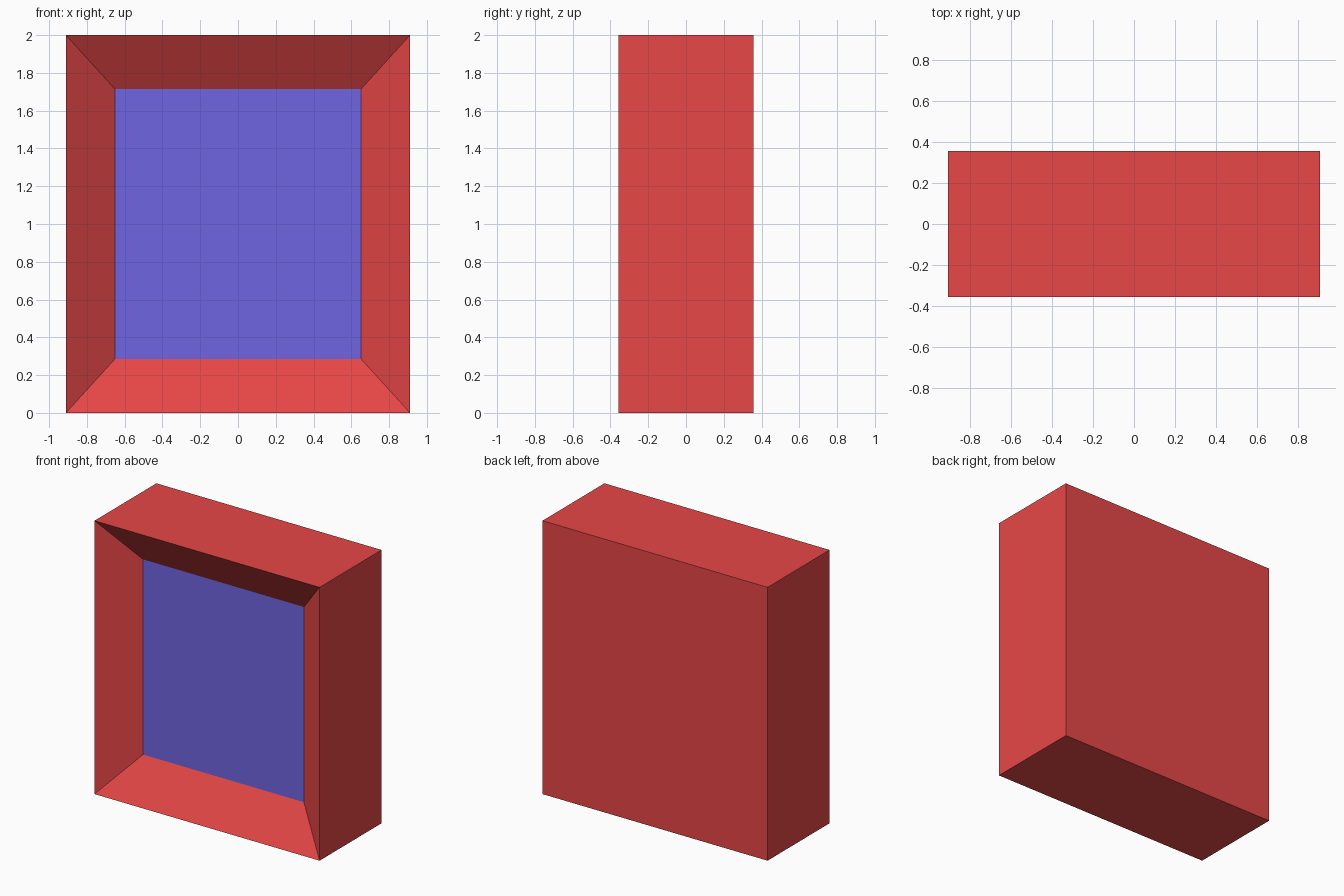
import bpy, bmesh
from mathutils import Vector

if "Cube" in bpy.data.objects:
    bpy.data.objects.remove(bpy.data.objects["Cube"])

W, D, H = 1.822, 0.716, 2.0          # outer size
IN_W, IN_H, DEPTH = 1.302, 1.428, 0.19  # recessed panel and its depth


def material(name, rgb):
    mat = bpy.data.materials.new(name)
    mat.diffuse_color = (*rgb, 1.0)
    mat.use_nodes = True
    mat.node_tree.nodes["Principled BSDF"].inputs["Base Color"].default_value = mat.diffuse_color
    return mat


bm = bmesh.new()

# Outer box standing on the floor
bmesh.ops.create_cube(bm, size=1.0)
bmesh.ops.scale(bm, vec=(W, D, H), verts=bm.verts)
bmesh.ops.translate(bm, vec=(0, 0, H / 2), verts=bm.verts)

# Front face inset and pushed back to form the sloping frame
front = min(bm.faces, key=lambda f: f.calc_center_median().y)
bmesh.ops.inset_individual(bm, faces=[front], thickness=0.2)
for v in front.verts:
    sx = 1 if v.co.x > 0 else -1
    sz = 1 if v.co.z > H / 2 else -1
    v.co = Vector((sx * IN_W / 2, -D / 2 + DEPTH, H / 2 + sz * IN_H / 2))

# Blue panel at the bottom of the recess
front.material_index = 1
bm.normal_update()

mesh = bpy.data.meshes.new("framed_panel")
bm.to_mesh(mesh)
bm.free()
mesh.materials.append(material("red_frame", (0.8, 0.063, 0.063)))
mesh.materials.append(material("blue_panel", (0.16, 0.13, 0.75)))
bpy.context.collection.objects.link(bpy.data.objects.new("framed_panel", mesh))
